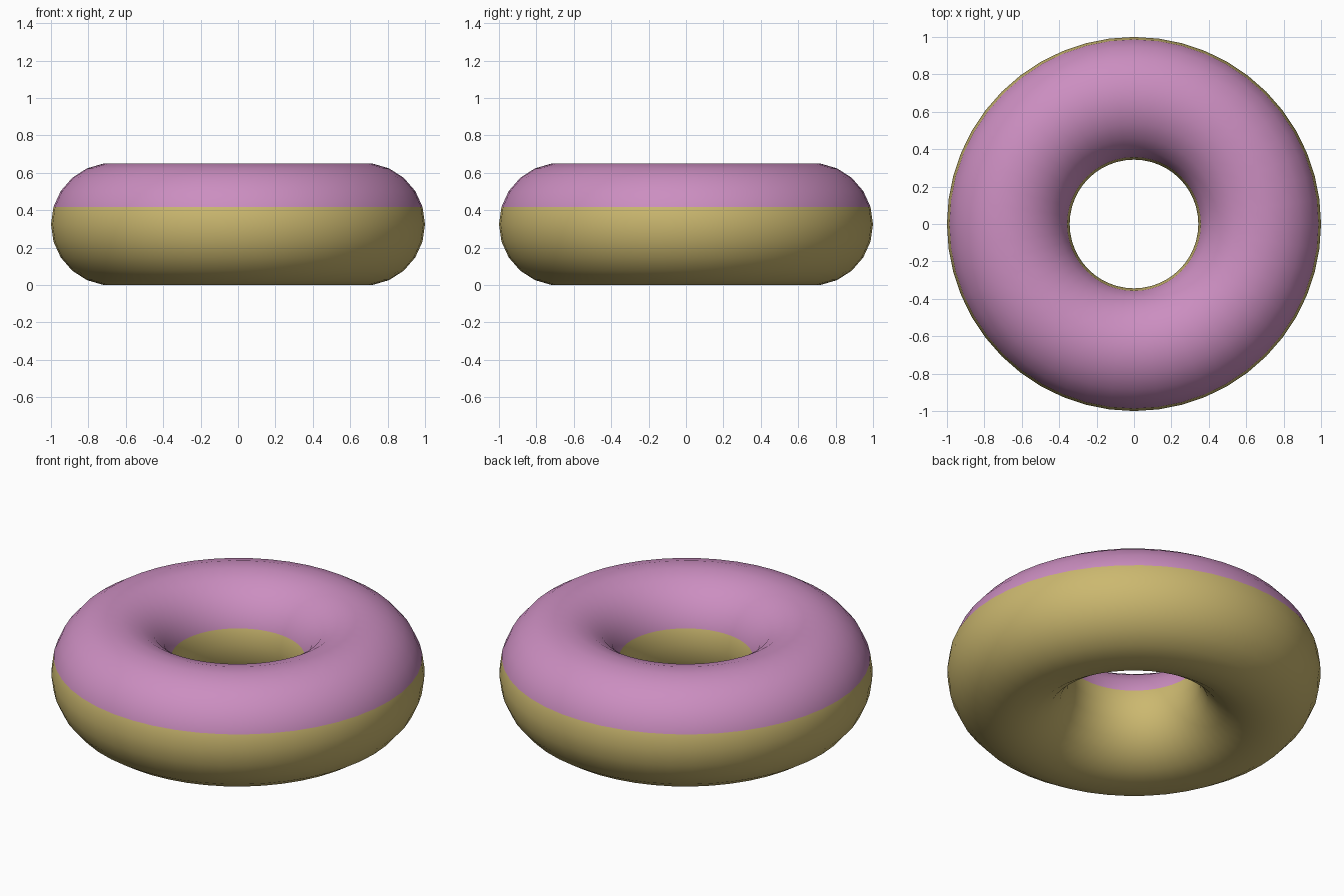
import bpy
import math

if "Cube" in bpy.data.objects:
    bpy.data.objects.remove(bpy.data.objects["Cube"])

R, r, SEG = 0.672, 0.328, 22          # ring radius, tube radius, tube sides
STEP = 2 * math.pi / SEG
HALF_H = r * math.cos(STEP / 2)       # real half height of the faceted tube


def material(name, rgb):
    m = bpy.data.materials.new(name)
    m.diffuse_color = (*rgb, 1)
    m.use_nodes = True
    m.node_tree.nodes["Principled BSDF"].inputs["Base Color"].default_value = m.diffuse_color
    return m


# Doughnut ring, resting on the ground
bpy.ops.mesh.primitive_torus_add(major_segments=48, minor_segments=SEG,
                                 major_radius=R, minor_radius=r,
                                 location=(0, 0, 0))
ring = bpy.context.object
ring.name = "doughnut"
for v in ring.data.vertices:
    v.co.z += HALF_H

# Dough below, icing on every face above the first edge loop over the middle
ring.data.materials.append(material("dough", (0.60, 0.48, 0.16)))
ring.data.materials.append(material("icing", (0.60, 0.27, 0.53)))
icing_z = HALF_H + r * math.sin(STEP)
for p in ring.data.polygons:
    p.use_smooth = True
    p.material_index = 1 if p.center.z > icing_z else 0
